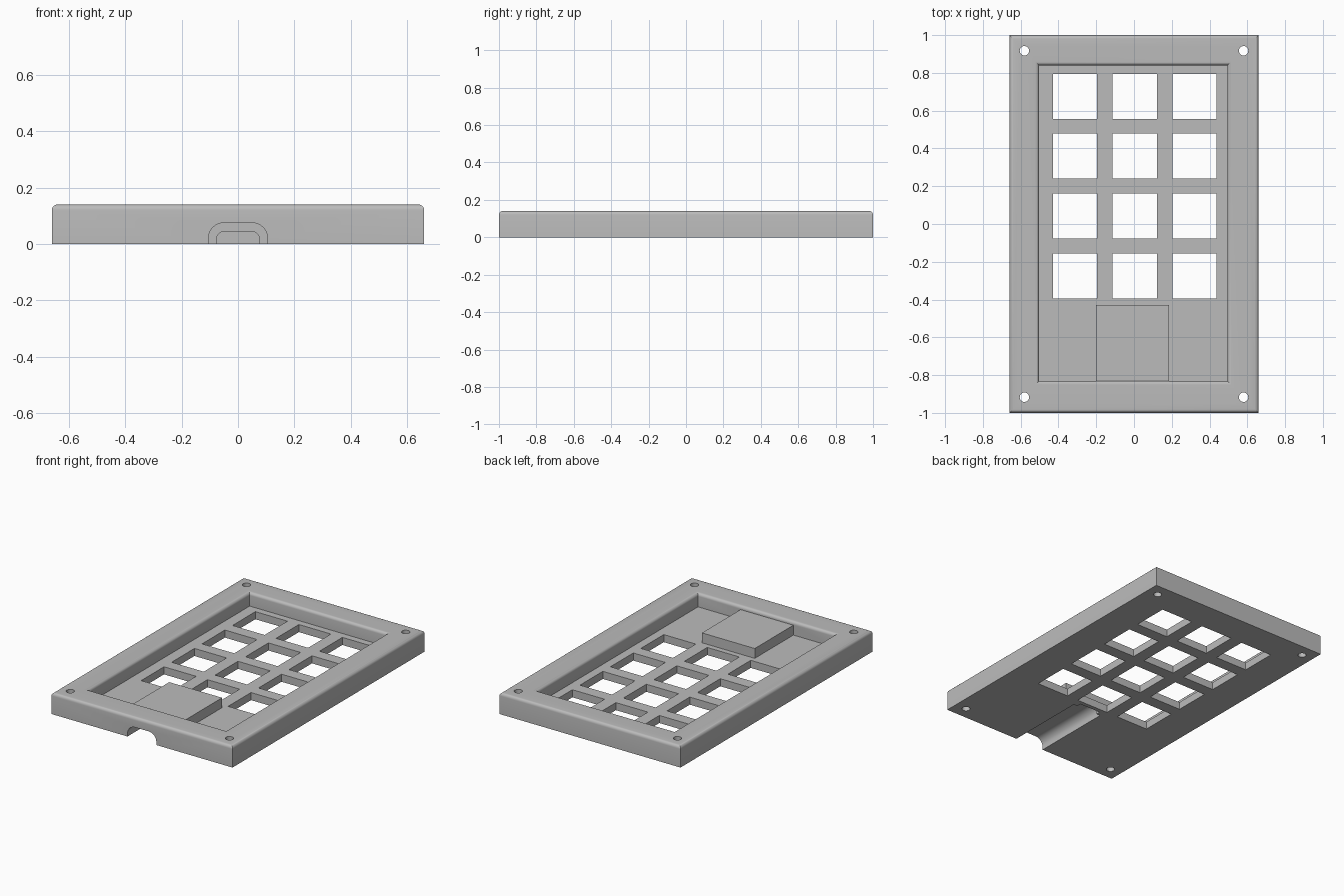
import bpy, bmesh, math
from mathutils import Matrix

cube = bpy.data.objects.get("Cube")
if cube:
    bpy.data.objects.remove(cube, do_unlink=True)

grey = bpy.data.materials.new("plain grey")
grey.use_nodes = True
colour = (0.5, 0.5, 0.5, 1)
grey.diffuse_color = colour
grey.node_tree.nodes["Principled BSDF"].inputs["Base Color"].default_value = colour

HEIGHT, FLOOR, FILLET, STEPS = 0.14, 0.05, 0.02, 5


def finish(bm, name):
    bmesh.ops.recalc_face_normals(bm, faces=bm.faces)
    mesh = bpy.data.meshes.new(name)
    bm.to_mesh(mesh)
    bm.free()
    mesh.materials.append(grey)
    ob = bpy.data.objects.new(name, mesh)
    bpy.context.collection.objects.link(ob)
    return ob


def loft(name, rings):
    """Close a solid through rings of points with equal counts."""
    bm = bmesh.new()
    loops = [[bm.verts.new(p) for p in ring] for ring in rings]
    n = len(loops[0])
    for a, b in zip(loops, loops[1:]):
        for i in range(n):
            j = (i + 1) % n
            bm.faces.new((a[i], a[j], b[j], b[i]))
    bm.faces.new(loops[0])
    bm.faces.new(loops[-1])
    return finish(bm, name)


def rect(x0, x1, y0, y1, z, grow=0):
    return [(x0 - grow, y0 - grow, z), (x1 + grow, y0 - grow, z),
            (x1 + grow, y1 + grow, z), (x0 - grow, y1 + grow, z)]


def box(name, x0, x1, y0, y1, z0, z1):
    return loft(name, [rect(x0, x1, y0, y1, z) for z in (z0, z1)])


def cylinder(name, x, y, radius):
    bm = bmesh.new()
    bmesh.ops.create_cone(bm, cap_ends=True, segments=32, radius1=radius, radius2=radius,
                          depth=1, matrix=Matrix.Translation((x, y, 0)))
    return finish(bm, name)


def arch(name, half_width, top, radius, y0, y1):
    """Tunnel cutter with rounded upper corners, running along y."""
    outline = [(-half_width, -0.1), (half_width, -0.1)]
    for side, start in ((1, 0), (-1, 90)):
        for i in range(9):
            a = math.radians(start + 90 * i / 8)
            outline.append((side * (half_width - radius) + radius * math.cos(a),
                            top - radius + radius * math.sin(a)))
    return loft(name, [[(x, y, z) for x, z in outline] for y in (y0, y1)])


def combine(target, tool, operation="DIFFERENCE"):
    mod = target.modifiers.new("combine", "BOOLEAN")
    mod.operation, mod.solver, mod.object = operation, "EXACT", tool
    bpy.context.view_layer.objects.active = target
    bpy.ops.object.modifier_apply(modifier=mod.name)
    bpy.data.objects.remove(tool, do_unlink=True)


# Rounded rim profile: height and sideways shift
arc = [(HEIGHT - FILLET + FILLET * math.sin(a), FILLET * (1 - math.cos(a)))
       for a in (math.pi / 2 * i / STEPS for i in range(STEPS + 1))]

# Outer shell with rounded top edges
case = loft("keypad_case", [rect(-0.66, 0.66, -1, 1, z, -s) for z, s in [(0, 0)] + arc])

# Recessed pocket, flaring out at the rim
pocket = [(FLOOR, 0)] + arc + [(0.2, FILLET)]
combine(case, loft("pocket_cutter", [rect(-0.503, 0.495, -0.832, 0.84, z, s) for z, s in pocket]))

# Raised housing over the cable channel
combine(case, box("cable_housing", -0.2, 0.185, -0.85, -0.43, 0.03, 0.115), "UNION")

# Key openings
for col in range(3):
    for row in range(4):
        x, y = -0.313 + 0.317 * col, 0.676 - 0.317 * row
        combine(case, box("key_cutter", x - 0.117, x + 0.117, y - 0.119, y + 0.119, -0.1, 0.1))

# Corner screw holes
for sx in (-1, 1):
    for sy in (-1, 1):
        combine(case, cylinder("screw_cutter", 0.58 * sx, 0.917 * sy, 0.025))

# Cable channel open at the front and below, with a smaller recess at its end
combine(case, arch("channel_cutter", 0.105, 0.075, 0.055, -1.1, -0.45))
combine(case, arch("recess_cutter", 0.077, 0.045, 0.03, -0.5, -0.42))

bpy.ops.object.select_all(action="DESELECT")
case.select_set(True)
bpy.context.view_layer.objects.active = case
bpy.ops.object.shade_smooth_by_angle(angle=math.radians(30))
